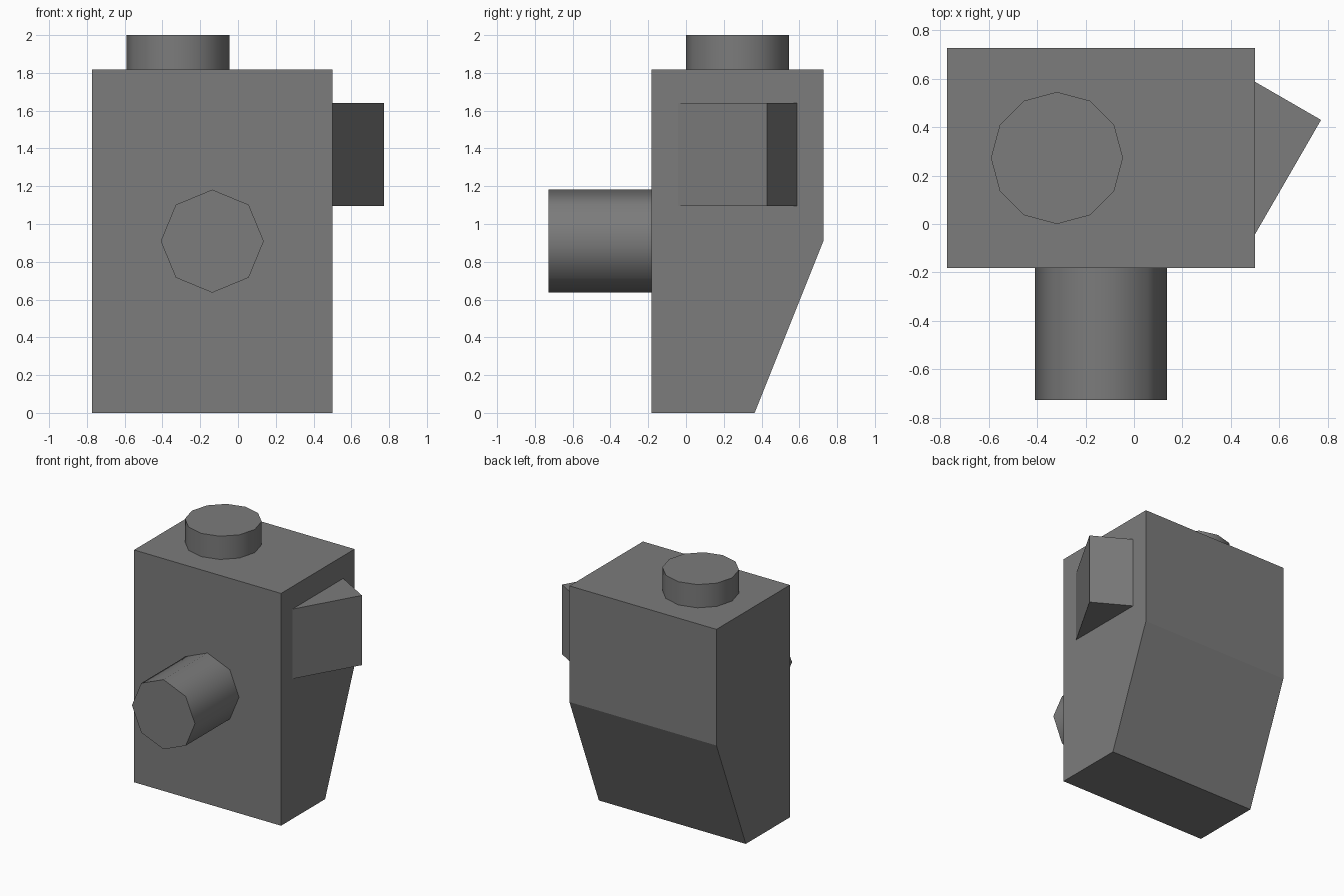
import bpy, bmesh, math
from mathutils import Matrix, Vector

if "Cube" in bpy.data.objects:
    bpy.data.objects.remove(bpy.data.objects["Cube"])

U = 2 / 11  # base unit: the model is 11 units tall

grey = bpy.data.materials.new("mid_grey")
grey.diffuse_color = (0.2, 0.2, 0.2, 1)
grey.use_nodes = True
grey.node_tree.nodes["Principled BSDF"].inputs["Base Color"].default_value = grey.diffuse_color


def finish(name, bm, smooth_sides=False):
    bmesh.ops.recalc_face_normals(bm, faces=bm.faces[:])
    if smooth_sides:
        for f in bm.faces:
            f.smooth = len(f.verts) == 4
        for e in bm.edges:
            e.smooth = all(f.smooth for f in e.link_faces)
    mesh = bpy.data.meshes.new(name)
    bm.to_mesh(mesh)
    bm.free()
    mesh.materials.append(grey)
    obj = bpy.data.objects.new(name, mesh)
    bpy.context.collection.objects.link(obj)
    return obj


def peg(name, sides, radius, depth, matrix):
    bm = bmesh.new()
    bmesh.ops.create_cone(bm, cap_ends=True, segments=sides, radius1=radius,
                          radius2=radius, depth=depth, matrix=matrix)
    finish(name, bm, True)


# body: side profile with sloped lower back, extruded along x
bm = bmesh.new()
profile = [(-1, 0), (2, 0), (4, 5), (4, 10), (-1, 10)]
face = bm.faces.new([bm.verts.new((-4.25 * U, y * U, z * U)) for y, z in profile])
out = bmesh.ops.extrude_face_region(bm, geom=[face])
bmesh.ops.translate(bm, vec=Vector((7 * U, 0, 0)),
                    verts=[g for g in out["geom"] if isinstance(g, bmesh.types.BMVert)])
finish("body", bm)

# round stud on top
peg("top_stud", 12, 1.5 * U, U, Matrix.Translation((-1.75 * U, 1.5 * U, 10.5 * U)))

# eight-sided peg on the front
peg("front_peg", 8, 1.5 * U, 3 * U,
    Matrix.Translation((-0.75 * U, -2.5 * U, 5 * U)) @ Matrix.Rotation(math.pi / 2, 4, "X"))

# turned cube half sunk into the right side
bm = bmesh.new()
bmesh.ops.create_cube(bm, size=3 * U, matrix=Matrix.Translation((0.4, 0.33, 7.53 * U))
                      @ Matrix.Rotation(math.radians(-30), 4, "Z"))
finish("side_block", bm)
